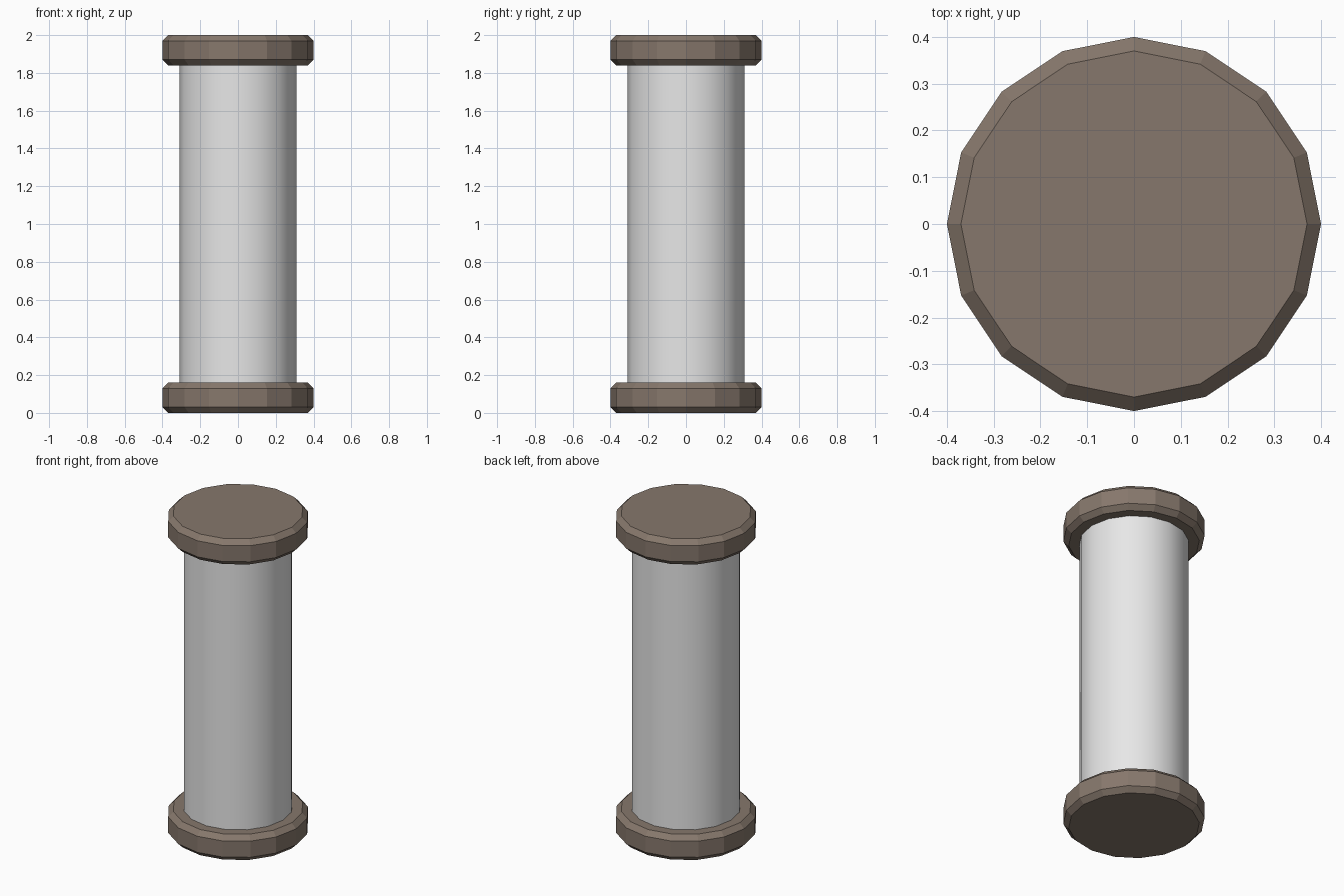
import bpy, bmesh, math

if "Cube" in bpy.data.objects:
    bpy.data.objects.remove(bpy.data.objects["Cube"])

SIDES = 16


def material(name, rgb):
    m = bpy.data.materials.new(name)
    m.diffuse_color = (*rgb, 1.0)
    m.use_nodes = True
    m.node_tree.nodes["Principled BSDF"].inputs["Base Color"].default_value = m.diffuse_color
    return m


def lathe(name, rings, mat, smooth=False):
    """Closed 16-sided solid from (radius, z) rings, bottom to top."""
    bm = bmesh.new()
    loops = []
    for r, z in rings:
        loops.append([bm.verts.new((r * math.cos(2 * math.pi * i / SIDES),
                                    r * math.sin(2 * math.pi * i / SIDES), z))
                      for i in range(SIDES)])
    for a, b in zip(loops, loops[1:]):
        for i in range(SIDES):
            j = (i + 1) % SIDES
            f = bm.faces.new((a[i], a[j], b[j], b[i]))
            f.smooth = smooth
    bm.faces.new(loops[0][::-1])
    bm.faces.new(loops[-1])
    me = bpy.data.meshes.new(name)
    bm.to_mesh(me)
    bm.free()
    me.materials.append(mat)
    ob = bpy.data.objects.new(name, me)
    bpy.context.collection.objects.link(ob)
    return ob


brown = material("dark brown", (0.24, 0.187, 0.15))
grey = material("light grey", (0.8, 0.8, 0.8))

# Chamfered end discs
for name, z in (("bottom_cap", 0.0), ("top_cap", 1.84)):
    lathe(name, [(0.37, z), (0.40, z + 0.03), (0.40, z + 0.13), (0.37, z + 0.16)], brown)

# Smooth shaft running between the caps
lathe("shaft", [(0.31, 0.15), (0.31, 1.85)], grey, smooth=True)
